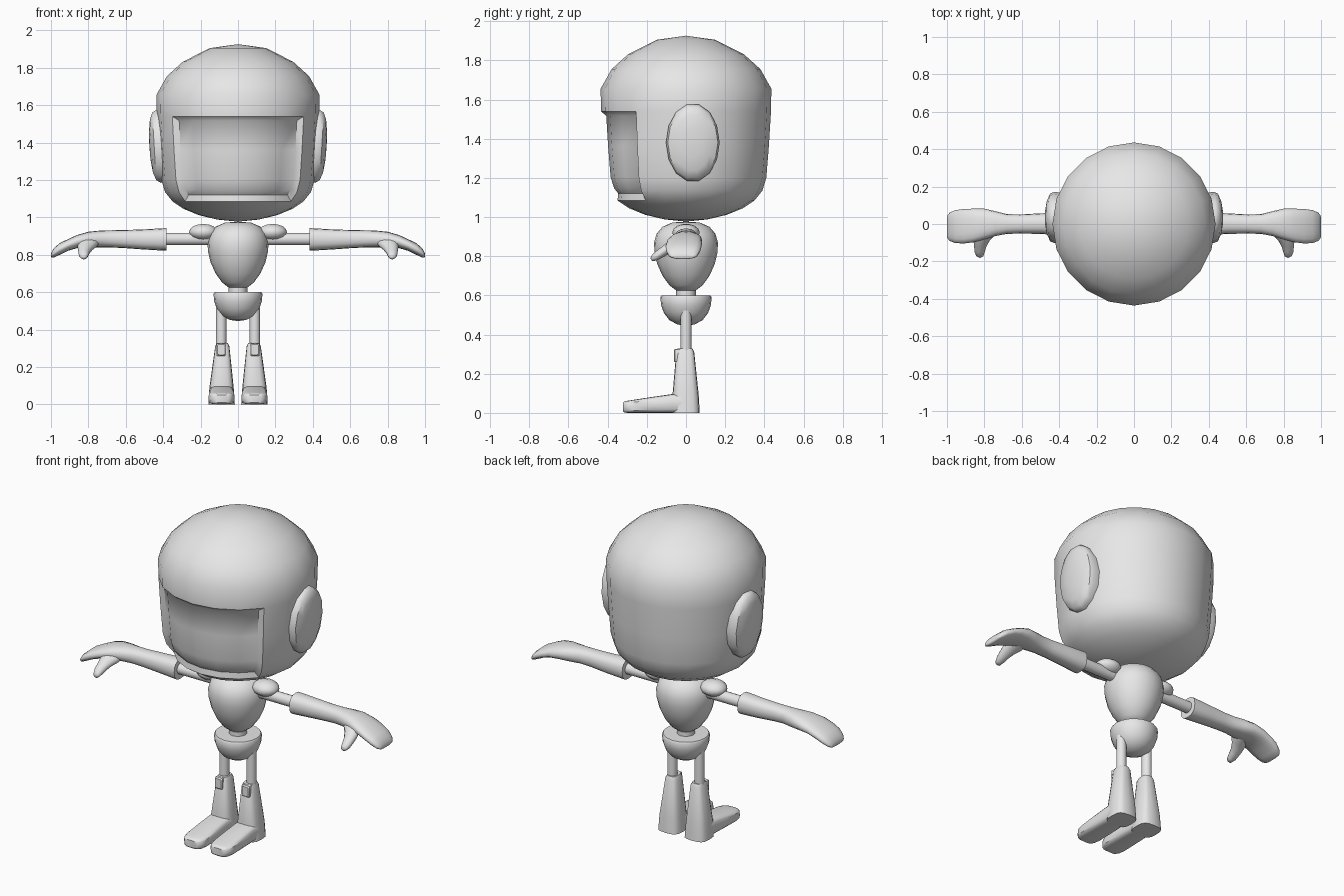
import bpy, bmesh, math

grey = bpy.data.materials.new("plain_grey")
grey.diffuse_color = (0.8, 0.8, 0.8, 1)


def loft(name, sections, axis="z", n=16, power=2, mirror=False, angle=40, edit=None):
    """Skin rings (position, centre u, centre v, radius u, radius v) along an axis."""
    bm = bmesh.new()
    rings = []
    for p, cu, cv, ru, rv in sections:
        ring = []
        for i in range(n):
            a = 2 * math.pi * i / n
            c, s = math.cos(a), math.sin(a)
            u = cu + ru * math.copysign(abs(c) ** (2 / power), c)
            v = cv + rv * math.copysign(abs(s) ** (2 / power), s)
            co = {"x": (p, u, v), "y": (u, p, v), "z": (u, v, p)}[axis]
            ring.append(bm.verts.new(co))
        rings.append(ring)
    for a, b in zip(rings, rings[1:]):
        for i in range(n):
            j = (i + 1) % n
            bm.faces.new((a[i], a[j], b[j], b[i]))
    bm.faces.new(rings[0])
    bm.faces.new(rings[-1])
    bmesh.ops.remove_doubles(bm, verts=bm.verts, dist=0.0005)
    bmesh.ops.recalc_face_normals(bm, faces=bm.faces)
    if edit:
        edit(bm)
    me = bpy.data.meshes.new(name)
    bm.to_mesh(me)
    bm.free()
    me.materials.append(grey)
    me.polygons.foreach_set("use_smooth", [True] * len(me.polygons))
    me.set_sharp_from_angle(angle=math.radians(angle))
    ob = bpy.data.objects.new(name, me)
    bpy.context.collection.objects.link(ob)
    if mirror:
        ob.modifiers.new("mirror", "MIRROR")
    return ob


def turned(name, profile, **kw):
    """Round part about the z axis from (radius, height) points."""
    return loft(name, [(z, 0, 0, r, r) for r, z in profile], **kw)


# Helmet with a recessed visor opening
def visor(bm):
    faces = []
    for f in bm.faces:
        c = f.calc_center_median()
        if 1.085 < c.z < 1.54 and abs(math.atan2(c.x, -c.y)) < math.radians(54):
            faces.append(f)
    bmesh.ops.inset_region(bm, faces=faces, thickness=0.025, depth=-0.025,
                           use_even_offset=True)


turned("helmet", [(0, 0.977), (0.11, 0.988), (0.21, 1.012), (0.29, 1.045), (0.35, 1.085),
                  (0.39, 1.135), (0.41, 1.20), (0.423, 1.36), (0.434, 1.54),
                  (0.436, 1.655), (0.38, 1.755), (0.295, 1.832), (0.15, 1.905), (0, 1.926)],
       n=20, angle=45, edit=visor)

# Ear discs, tilted to follow the helmet wall
ears = loft("ear_pad", [(0.375, 0.035, 1.38, 0.13, 0.195), (0.425, 0.035, 1.38, 0.137, 0.2),
                        (0.448, 0.035, 1.38, 0.128, 0.185), (0.463, 0.035, 1.38, 0.095, 0.145),
                        (0.472, 0.035, 1.38, 0.05, 0.075), (0.474, 0.035, 1.38, 0, 0)],
            axis="x", n=14, mirror=True)
for v in ears.data.vertices:
    v.co.x += (v.co.z - 1.38) * 0.06

# Torso, waist and pelvis
turned("torso", [(0, 0.622), (0.05, 0.625), (0.085, 0.652), (0.12, 0.70), (0.147, 0.76),
                 (0.161, 0.82), (0.163, 0.87), (0.15, 0.915), (0.12, 0.95), (0.07, 0.972),
                 (0, 0.977)], n=20)
turned("waist", [(0.05, 0.58), (0.05, 0.64)], n=16)
turned("pelvis", [(0, 0.445), (0.045, 0.452), (0.085, 0.474), (0.113, 0.51), (0.127, 0.55),
                  (0.131, 0.59), (0.125, 0.6), (0, 0.6)], n=20)

# Shoulders
loft("shoulder", [(0.185 - 0.077 * math.cos(math.pi * i / 8), 0, 0.921,
                   0.07 * math.sin(math.pi * i / 8), 0.045 * math.sin(math.pi * i / 8))
                  for i in range(9)], axis="x", n=14, mirror=True)

# Arms and gloves
loft("upper_arm", [(0.1, 0, 0.884, 0.033, 0.033), (0.4, 0, 0.884, 0.033, 0.033)],
     axis="x", n=14, mirror=True)
loft("glove", [(0.383, 0.0, 0.882, 0.052, 0.052), (0.383, 0.0, 0.882, 0.06, 0.06),
               (0.395, 0.0, 0.882, 0.06, 0.06), (0.50, 0.002, 0.882, 0.055, 0.054),
               (0.61, 0.0, 0.884, 0.051, 0.048), (0.68, 0.0, 0.885, 0.053, 0.046),
               (0.74, 0.002, 0.884, 0.066, 0.045), (0.80, 0.0, 0.882, 0.082, 0.041),
               (0.86, -0.008, 0.871, 0.09, 0.035), (0.91, -0.012, 0.852, 0.092, 0.031),
               (0.955, -0.014, 0.83, 0.088, 0.031), (0.985, -0.015, 0.81, 0.076, 0.025),
               (0.997, -0.015, 0.80, 0.062, 0.014), (1.0, -0.015, 0.798, 0.05, 0.006)],
     axis="x", n=16, power=2.4, mirror=True, angle=60)
loft("thumb", [(-0.01, 0.79, 0.878, 0.05, 0.03), (-0.06, 0.80, 0.862, 0.055, 0.034),
               (-0.09, 0.815, 0.843, 0.043, 0.033), (-0.12, 0.822, 0.822, 0.033, 0.029),
               (-0.15, 0.825, 0.803, 0.027, 0.025), (-0.172, 0.824, 0.792, 0.019, 0.017),
               (-0.182, 0.823, 0.788, 0, 0)],
     axis="y", n=12, mirror=True, angle=60)

# Legs
loft("leg", [(0.31, 0.09, 0, 0.028, 0.028), (0.53, 0.09, 0, 0.028, 0.028)],
     n=14, mirror=True)
loft("boot_shaft", [(0, 0.088, 0, 0.071, 0.07), (0.09, 0.088, -0.002, 0.065, 0.067),
                    (0.31, 0.084, -0.004, 0.038, 0.046), (0.328, 0.084, -0.004, 0.03, 0.038)],
     n=16, power=3.2, mirror=True, angle=35)
loft("boot_foot", [(0.0, 0.088, 0.05, 0.066, 0.05), (-0.07, 0.088, 0.048, 0.066, 0.048),
                   (-0.17, 0.088, 0.041, 0.069, 0.041), (-0.26, 0.088, 0.034, 0.07, 0.034),
                   (-0.298, 0.088, 0.031, 0.062, 0.031), (-0.315, 0.088, 0.03, 0.049, 0.028),
                   (-0.322, 0.088, 0.03, 0.035, 0.021)],
     axis="y", n=16, power=4, mirror=True, angle=35)
loft("knee_tab", [(-0.03, 0.09, 0.293, 0.026, 0.034), (-0.055, 0.09, 0.293, 0.026, 0.034),
                  (-0.062, 0.09, 0.293, 0.02, 0.028)],
     axis="y", n=16, power=8, mirror=True, angle=35)
